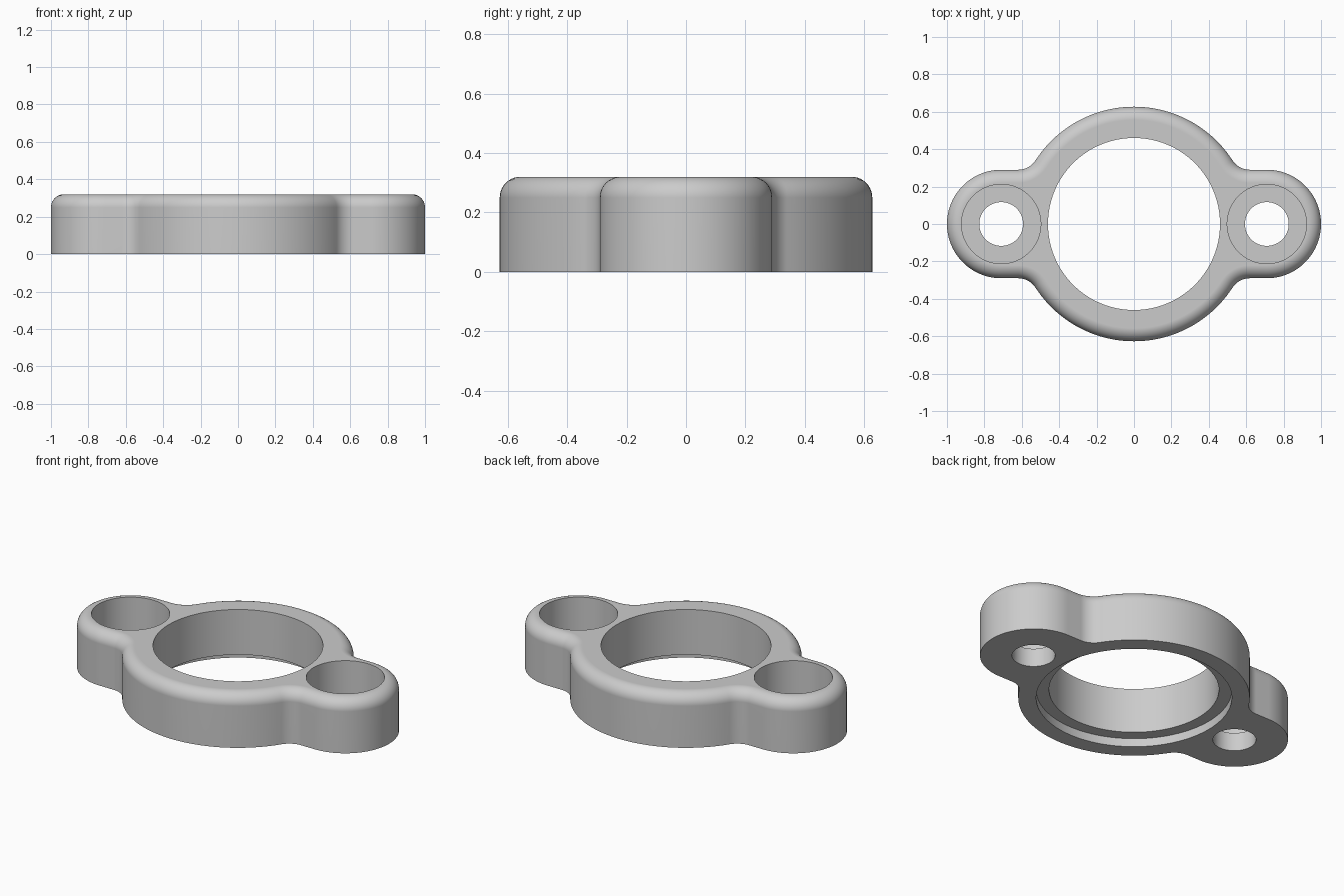
import bpy, bmesh
from math import sin, cos, pi, atan2, sqrt

cube = bpy.data.objects.get("Cube")
if cube:
    bpy.data.objects.remove(cube)

HEIGHT, ROUND = 0.32, 0.07
RING_R, LUG_R, LUG_X, BLEND = 0.627, 0.29, 0.71, 0.11

grey = bpy.data.materials.new("plain grey")
grey.use_nodes = True
grey.diffuse_color = (0.6, 0.6, 0.6, 1)
grey.node_tree.nodes["Principled BSDF"].inputs["Base Color"].default_value = (0.6, 0.6, 0.6, 1)


def arc(cx, cy, r, a0, a1, n):
    return [(cx + r * cos(a0 + (a1 - a0) * i / n), cy + r * sin(a0 + (a1 - a0) * i / n))
            for i in range(n + 1)]


def outline(inset):
    """Ring and two lugs joined by concave blends, shrunk by inset."""
    by = LUG_R + BLEND
    bx = sqrt((RING_R + BLEND) ** 2 - by ** 2)
    a = atan2(by, bx)
    quarter = (arc(LUG_X, 0, LUG_R - inset, 0, pi / 2, 24)
               + arc(bx, by, BLEND + inset, 1.5 * pi, pi + a, 12)
               + arc(0, 0, RING_R - inset, a, pi / 2, 24)[1:])
    half = quarter + [(-x, y) for x, y in quarter[-2::-1]]
    return half + [(x, -y) for x, y in half[-2:0:-1]]


def loft(name, rings):
    """Closed solid through matching rings of (x, y, z) points."""
    bm = bmesh.new()
    rows = [[bm.verts.new(p) for p in ring] for ring in rings]
    n = len(rows[0])
    for low, high in zip(rows, rows[1:]):
        for i in range(n):
            j = (i + 1) % n
            bm.faces.new((low[i], low[j], high[j], high[i]))
    bm.faces.new(rows[0][::-1])
    bm.faces.new(rows[-1])
    bmesh.ops.recalc_face_normals(bm, faces=bm.faces)
    mesh = bpy.data.meshes.new(name)
    bm.to_mesh(mesh)
    bm.free()
    mesh.materials.append(grey)
    obj = bpy.data.objects.new(name, mesh)
    bpy.context.collection.objects.link(obj)
    return obj


def stepped_cutter(name, x, profile, sides):
    """Turned cutter from (radius, z) pairs."""
    return loft(name, [[(px, py, z) for px, py in arc(x, 0, r, 0, 2 * pi, sides)[:-1]]
                       for r, z in profile])


# Flange body: straight wall, then a rounded top edge
levels = [(0, 0)] + [(ROUND * (1 - cos(t)), HEIGHT - ROUND * (1 - sin(t)))
                     for t in (pi / 2 * i / 10 for i in range(11))]
flange = loft("flange", [[(x, y, z) for x, y in outline(inset)] for inset, z in levels])

# Centre bore with a shallow recess below, and bolt holes counterbored from above
cutters = [stepped_cutter("bore_cutter", 0,
                          [(0.53, -0.1), (0.53, 0.05), (0.46, 0.05), (0.46, 0.5)], 128)]
for side, x in (("left", LUG_X), ("right", -LUG_X)):
    cutters.append(stepped_cutter(side + "_bolt_cutter", x,
                                  [(0.117, -0.1), (0.117, 0.11), (0.212, 0.11), (0.212, 0.5)], 64))

bpy.ops.object.select_all(action='DESELECT')
bpy.context.view_layer.objects.active = flange
flange.select_set(True)
for cutter in cutters:
    cutter.hide_render = True
    cut = flange.modifiers.new(cutter.name, 'BOOLEAN')
    cut.operation, cut.solver, cut.object = 'DIFFERENCE', 'EXACT', cutter
    bpy.ops.object.modifier_apply(modifier=cut.name)
    bpy.data.objects.remove(cutter)

# Smooth curved walls, crisp rims, clean flat faces
bpy.ops.object.shade_smooth_by_angle(angle=pi / 6)
normals = flange.modifiers.new("flat_face_normals", 'WEIGHTED_NORMAL')
normals.keep_sharp = True
